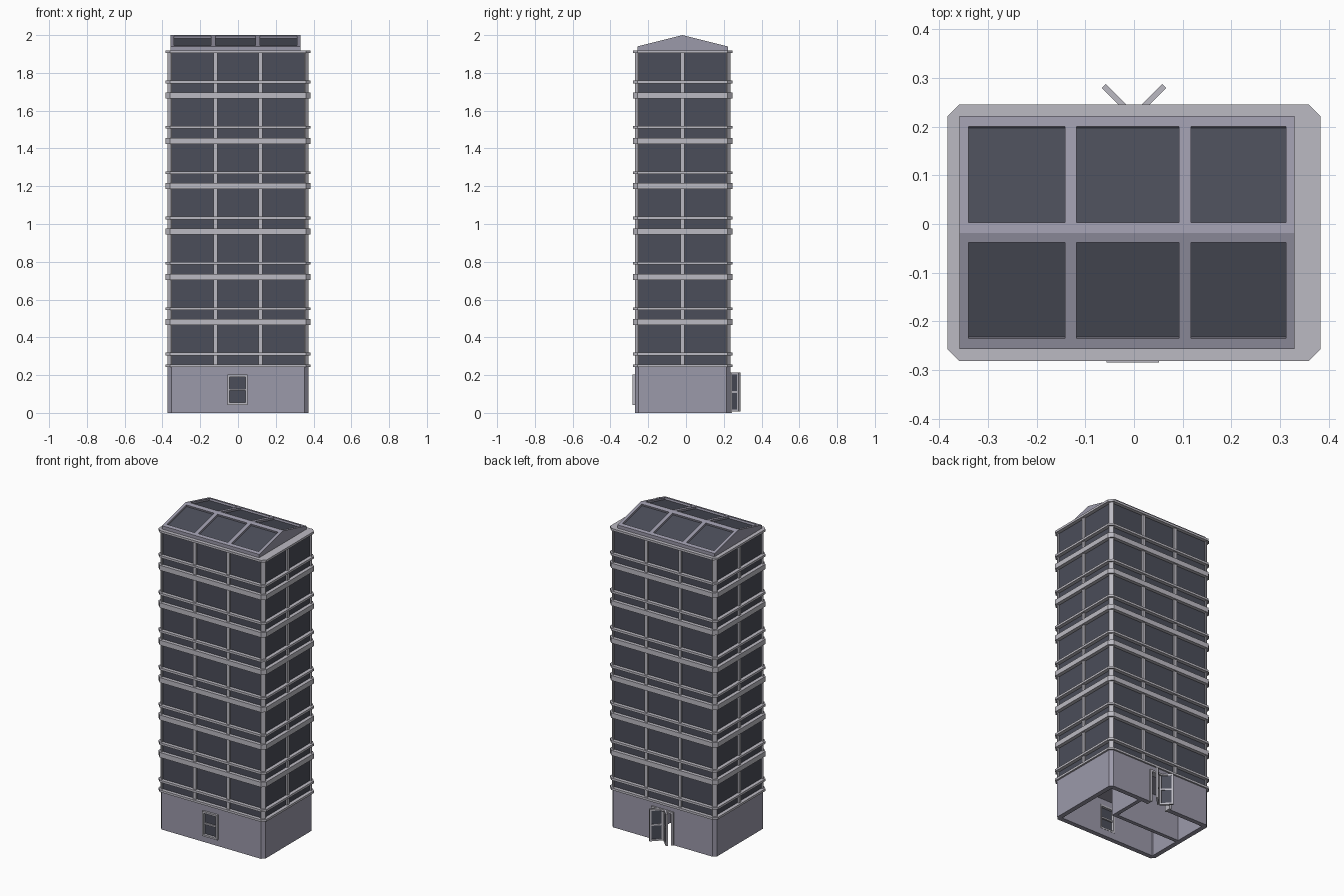
import bpy, bmesh, math
from mathutils import Matrix, Vector

if "Cube" in bpy.data.objects:
    bpy.data.objects.remove(bpy.data.objects["Cube"])

CY = -0.018  # tower centre in y


def material(name, r, g, b):
    m = bpy.data.materials.new(name)
    m.diffuse_color = (r, g, b, 1)
    m.use_nodes = True
    m.node_tree.nodes["Principled BSDF"].inputs["Base Color"].default_value = m.diffuse_color
    return m


WALL = material("wall", 0.33, 0.32, 0.40)
TRIM = material("trim", 0.50, 0.49, 0.54)
GLASS = material("glass", 0.07, 0.075, 0.10)


def finish(name, bm, *mats):
    bmesh.ops.recalc_face_normals(bm, faces=bm.faces)
    me = bpy.data.meshes.new(name)
    bm.to_mesh(me)
    bm.free()
    for m in mats:
        me.materials.append(m)
    ob = bpy.data.objects.new(name, me)
    bpy.context.collection.objects.link(ob)
    return ob


def add_box(bm, lo, hi, mat=Matrix(), index=0):
    lo, hi = Vector(lo), Vector(hi)
    m = mat @ Matrix.Translation((lo + hi) / 2) @ Matrix.Diagonal((*(hi - lo), 1))
    vs = bmesh.ops.create_cube(bm, size=1, matrix=m)["verts"]
    for f in {f for v in vs for f in v.link_faces}:
        f.material_index = index


def octagon(hx, hy, c):
    pts = []
    for sx, sy in ((1, 1), (-1, 1), (-1, -1), (1, -1)):
        pair = [(sx * hx, CY + sy * (hy - c)), (sx * (hx - c), CY + sy * hy)]
        pts += pair if sx * sy > 0 else pair[::-1]
    return pts


def add_ring(bm, hx, hy, c, z0, z1, t):
    """Chamfered rectangular ring of wall thickness t."""
    loops = []
    for h, z in ((0, z0), (0, z1), (t, z1), (t, z0)):
        loops.append([bm.verts.new((x, y, z)) for x, y in octagon(hx - h, hy - h, max(c - h * 0.6, 0.004))])
    for a in range(4):
        p, q = loops[a], loops[(a + 1) % 4]
        for i in range(8):
            j = (i + 1) % 8
            bm.faces.new((p[i], p[j], q[j], q[i]))


def add_panel(bm, w, z0, z1, d, mat, bar, glass=True):
    """Framed pane: local x from 0 to w, thickness d about local y = 0."""
    h = d / 2
    add_box(bm, (0, -h, z0), (bar, h, z1), mat)
    add_box(bm, (w - bar, -h, z0), (w, h, z1), mat)
    add_box(bm, (bar, -h, z1 - bar), (w - bar, h, z1), mat)
    if glass:
        zm = (z0 + z1) / 2
        add_box(bm, (bar, -h, z0), (w - bar, h, z0 + bar), mat)
        add_box(bm, (bar, -h * .7, zm - .005), (w - bar, h * .7, zm + .005), mat)
        add_box(bm, (bar, -h * .3, z0 + bar), (w - bar, h * .3, z1 - bar), mat, 1)


# Ground floor walls with window and door openings
bm = bmesh.new()
add_ring(bm, 0.372, 0.253, 0.02, 0, 0.25, 0.03)
walls = finish("ground_floor_walls", bm, WALL)
bm = bmesh.new()
add_box(bm, (-0.05, -0.32, 0.05), (0.045, -0.2, 0.195))
add_box(bm, (-0.07, 0.17, -0.05), (0.07, 0.3, 0.205))
cutter = finish("opening_cutter", bm)
cutter.hide_render = True
mod = walls.modifiers.new("openings", "BOOLEAN")
mod.object = cutter
mod.solver = "EXACT"
bpy.context.view_layer.objects.active = walls
bpy.ops.object.modifier_apply(modifier="openings")
bpy.data.objects.remove(cutter)

# Inner partition and ceiling
bm = bmesh.new()
add_box(bm, (0.115, -0.008, 0), (0.14, 0.206, 0.24))
add_box(bm, (-0.343, -0.032, 0), (0.14, -0.008, 0.24))
add_box(bm, (-0.343, CY - 0.224, 0.24), (0.343, CY + 0.224, 0.25))
finish("partition_and_ceiling", bm, WALL)

# Front window
bm = bmesh.new()
add_panel(bm, 0.107, 0.043, 0.202, 0.045, Matrix.Translation((-0.056, -0.262, 0)), 0.011)
finish("front_window", bm, TRIM, GLASS)

# Back door frame and two open leaves
bm = bmesh.new()
add_panel(bm, 0.156, 0, 0.213, 0.044, Matrix.Translation((-0.078, 0.222, 0)), 0.012, False)
finish("door_frame", bm, TRIM)
for side, deg in (("right", 45), ("left", 135)):
    bm = bmesh.new()
    x = 0.004 if deg == 45 else -0.004
    m = Matrix.Translation((x, 0.225, 0)) @ Matrix.Rotation(math.radians(deg), 4, "Z")
    add_panel(bm, 0.082, 0.008, 0.213, 0.012, m, 0.011)
    finish("door_leaf_" + side, bm, TRIM, GLASS)

# Glass curtain walls
bm = bmesh.new()
gx, gy = 0.36, 0.241
ring = [(gx, gy), (-gx, gy), (-gx, -gy), (gx, -gy)]
lo = [bm.verts.new((x, CY + y, 0.25)) for x, y in ring]
hi = [bm.verts.new((x, CY + y, 1.91)) for x, y in ring]
for i in range(4):
    j = (i + 1) % 4
    bm.faces.new((lo[i], lo[j], hi[j], hi[i]))
finish("curtain_glass", bm, GLASS)

# Chamfered corner posts
bm = bmesh.new()
for sx in (1, -1):
    for sy in (1, -1):
        prof = [(0.352, 0.253), (0.372, 0.233), (0.352, 0.233)]
        prof = [(0.350, 0.231), (0.372, 0.231), (0.372, 0.235), (0.354, 0.253), (0.350, 0.253)]
        a = [bm.verts.new((sx * x, CY + sy * y, 0.25)) for x, y in prof]
        b = [bm.verts.new((sx * x, CY + sy * y, 1.91)) for x, y in prof]
        bm.faces.new(a)
        bm.faces.new(b)
        for i in range(5):
            j = (i + 1) % 5
            bm.faces.new((a[i], a[j], b[j], b[i]))
finish("corner_posts", bm, TRIM)

# Mullions
bm = bmesh.new()
for s in (1, -1):
    for x in (-0.119, 0.119):
        y = CY + s * 0.245
        add_box(bm, (x - 0.01, y - 0.007, 0.25), (x + 0.01, y + 0.007, 1.91))
    add_box(bm, (s * 0.364 - 0.007, CY - 0.01, 0.25), (s * 0.364 + 0.007, CY + 0.01, 1.91))
finish("mullions", bm, TRIM)

# Floor bands: thin sill and thick slab edge on each storey
bm = bmesh.new()
bands = [(0.242, 0.256)]
bands += [(0.305 + 0.24 * i, 0.319 + 0.24 * i) for i in range(7)]
bands += [(0.464 + 0.24 * i, 0.496 + 0.24 * i) for i in range(6)]
for z0, z1 in bands:
    add_ring(bm, 0.383, 0.263, 0.024, z0, z1, 0.025)
finish("floor_bands", bm, TRIM)

# Flat roof slab
bm = bmesh.new()
a = [bm.verts.new((x, y, 1.905)) for x, y in octagon(0.383, 0.263, 0.024)]
top = bmesh.ops.extrude_face_region(bm, geom=[bm.faces.new(a)])["geom"]
bmesh.ops.translate(bm, vec=(0, 0, 0.014), verts=[v for v in top if isinstance(v, bmesh.types.BMVert)])
bmesh.ops.contextual_create(bm, geom=[e for e in bm.edges if e.is_boundary])
finish("roof_slab", bm, TRIM)

# Gabled skylight: gridded slopes with recessed panes
bm = bmesh.new()
xs = [-0.358, -0.34, -0.142, -0.118, 0.092, 0.117, 0.312, 0.33]
ys = [-0.257, -0.235, -0.038, CY, 0.003, 0.2, 0.222]
height = lambda y: 2.0 - 0.06 * abs(y - CY) / 0.24
grid = [[bm.verts.new((x, y, height(y))) for y in ys] for x in xs]
panes = []
for i in range(7):
    for j in range(6):
        f = bm.faces.new((grid[i][j], grid[i + 1][j], grid[i + 1][j + 1], grid[i][j + 1]))
        if i in (1, 3, 5) and j in (1, 4):
            panes.append(f)
edge = [e for e in bm.edges if e.is_boundary]
skirt = bmesh.ops.extrude_edge_only(bm, edges=edge)["geom"]
for v in skirt:
    if isinstance(v, bmesh.types.BMVert):
        v.co.z = 1.915
bm.normal_update()
for f in bmesh.ops.extrude_discrete_faces(bm, faces=panes)["faces"]:
    f.material_index = 1
    n = f.normal.copy()
    bmesh.ops.translate(bm, vec=-0.012 * n if n.z > 0 else 0.012 * n, verts=f.verts[:])
finish("skylight_roof", bm, WALL, GLASS)
